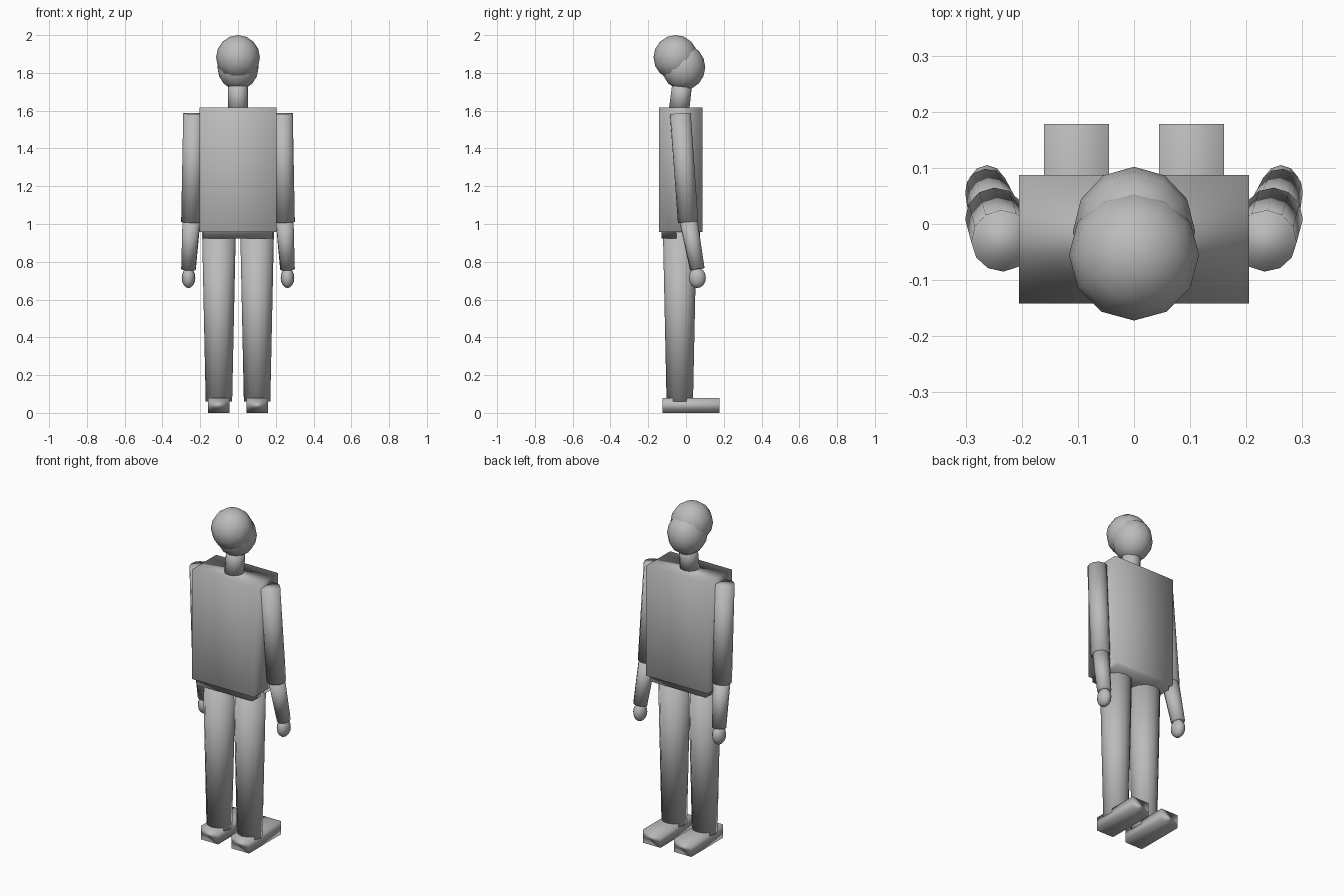
import bpy, math
from mathutils import Vector

if "Cube" in bpy.data.objects:
    bpy.data.objects.remove(bpy.data.objects["Cube"])

grey = bpy.data.materials.new("plain grey")
grey.diffuse_color = (0.5, 0.5, 0.5, 1)
grey.use_nodes = True
grey.node_tree.nodes["Principled BSDF"].inputs["Base Color"].default_value = grey.diffuse_color


def finish(name):
    ob = bpy.context.object
    ob.name = name
    ob.data.materials.append(grey)
    bpy.ops.object.shade_smooth()
    return ob


def box(name, lo, hi):
    lo, hi = Vector(lo), Vector(hi)
    bpy.ops.mesh.primitive_cube_add(size=1, location=(lo + hi) / 2)
    bpy.context.object.scale = hi - lo
    return finish(name)


def limb(name, a, b, ra, rb):
    # tapered 12-sided cylinder from point a to point b
    a, b = Vector(a), Vector(b)
    d = b - a
    bpy.ops.mesh.primitive_cone_add(vertices=12, radius1=ra, radius2=rb,
                                    depth=d.length, location=(a + b) / 2)
    ob = bpy.context.object
    ob.rotation_mode = 'QUATERNION'
    ob.rotation_quaternion = Vector((0, 0, 1)).rotation_difference(d)
    return finish(name)


def ball(name, loc, radii):
    bpy.ops.mesh.primitive_uv_sphere_add(segments=12, ring_count=8, radius=1, location=loc)
    bpy.context.object.scale = radii
    return finish(name)


# trunk
box("torso", (-0.205, -0.142, 0.957), (0.205, 0.087, 1.616))
box("hips", (-0.185, -0.13, 0.923), (0.185, 0.075, 1.05))

# neck and head
limb("neck", (0, -0.037, 1.60), (0, -0.018, 1.76), 0.054, 0.052)
ball("skull", (0, -0.055, 1.882), (0.116, 0.117, 0.118))
ball("jaw", (0, -0.013, 1.83), (0.109, 0.115, 0.121))

for side, s in (("left", -1), ("right", 1)):
    # legs and feet
    limb(side + "_leg", (s * 0.101, -0.033, 0.06), (s * 0.101, -0.033, 1.0), 0.07, 0.09)
    box(side + "_foot", (s * 0.1025 - 0.0575, -0.124, 0), (s * 0.1025 + 0.0575, 0.178, 0.08))
    # arms and hands
    limb(side + "_upper_arm", (s * 0.235, -0.03, 1.585), (s * 0.247, 0.011, 1.01), 0.055, 0.054)
    limb(side + "_forearm", (s * 0.246, 0.011, 1.03), (s * 0.262, 0.06, 0.76), 0.048, 0.039)
    ball(side + "_hand", (s * 0.262, 0.06, 0.715), (0.036, 0.045, 0.054))
